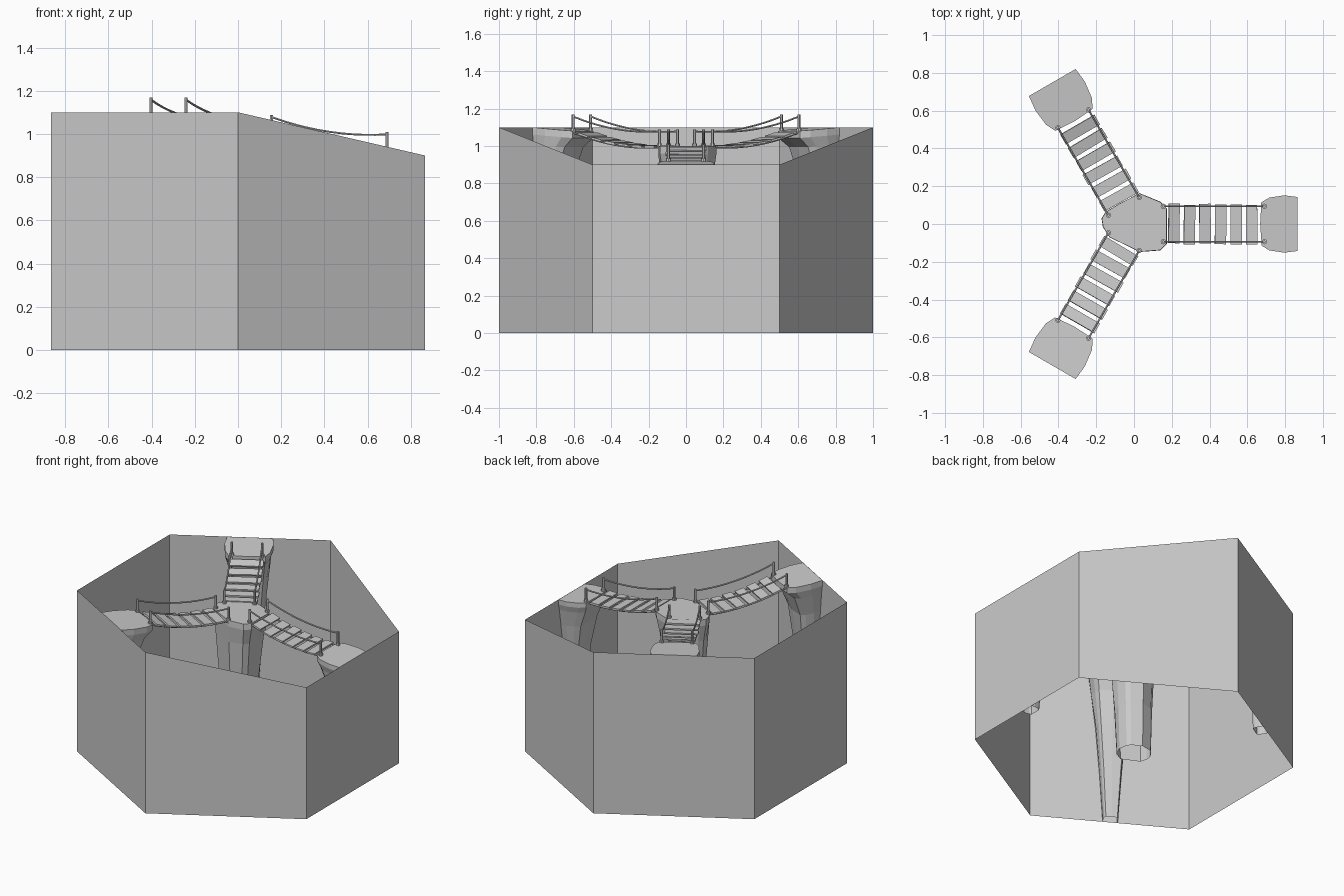
import bpy, bmesh, math, random
from mathutils import Vector, Matrix

if "Cube" in bpy.data.objects:
    bpy.data.objects.remove(bpy.data.objects["Cube"])

random.seed(4)


def finish(bm, name, angle=0.0):
    bmesh.ops.recalc_face_normals(bm, faces=bm.faces)
    me = bpy.data.meshes.new(name)
    bm.to_mesh(me)
    bm.free()
    ob = bpy.data.objects.new(name, me)
    ob.rotation_euler.z = math.radians(angle)
    bpy.context.collection.objects.link(ob)
    return ob


def loft(bm, rings, cap_start=False, cap_end=False):
    loops = [[bm.verts.new(p) for p in r] for r in rings]
    n = len(loops[0])
    for a, b in zip(loops, loops[1:]):
        for i in range(n):
            j = (i + 1) % n
            bm.faces.new((a[i], a[j], b[j], b[i]))
    if cap_start:
        bm.faces.new(loops[0][::-1])
    if cap_end:
        bm.faces.new(loops[-1])


def tube(bm, pts, r, n=6):
    pts = [Vector(p) for p in pts]
    rings = []
    for i, p in enumerate(pts):
        t = (pts[min(i + 1, len(pts) - 1)] - pts[max(i - 1, 0)]).normalized()
        side = Vector((0, 1, 0))
        up = t.cross(side).normalized()
        rings.append([p + r * (math.cos(a) * side + math.sin(a) * up)
                      for a in (2 * math.pi * k / n for k in range(n))])
    loft(bm, rings, True, True)


# Hexagonal outer wall, open at top and bottom, lower on the right
bm = bmesh.new()
hexa = [(math.cos(math.radians(30 + 60 * k)), math.sin(math.radians(30 + 60 * k))) for k in range(6)]
loft(bm, [[(x, y, 0) for x, y in hexa],
          [(x, y, 0.9 if x > 0.5 else 1.1) for x, y in hexa]])
finish(bm, "outer_wall")

# Central rock pillar: round foot blending into an irregular top
top = [(.175, -.02), (.175, .08), (.14, .118), (.03, .163), (-.07, .112), (-.15, .065),
       (-.172, .03), (-.165, -.015), (-.13, -.07), (.03, -.148), (.14, -.14), (.175, -.105)]
foot = []
for x, y in top:
    a = math.atan2(y, x)
    foot.append((0.108 * math.cos(a), 0.108 * math.sin(a)))
bm = bmesh.new()
rings = []
for z, f in ((0, 0), (.3, .15), (.6, .35), (.85, .7), (.96, 1.0), (1.0, .97)):
    ring = []
    for (fx, fy), (tx, ty) in zip(foot, top):
        s = 1 + (random.uniform(-.03, .03) if 0 < f < .96 else 0)
        ring.append(((fx + (tx - fx) * f) * s, (fy + (ty - fy) * f) * s, z))
    rings.append(ring)
loft(bm, rings, cap_end=True)
finish(bm, "centre_pillar")


# Rock ledge growing out of the wall, narrow at its foot
def ledge(name, angle, z_wall, z_edge, edge):
    bm = bmesh.new()
    wall = 0.865
    depth = wall - edge
    rings = []
    for f, d, w in ((0, .07, .045), (.3, .085, .065), (.6, .105, .09), (.8, .135, .115),
                    (.92, .18, .132), (.965, depth, .143), (1, depth, .143)):
        shape = [(0, -1), (.35, -1.06), (.75, -.98), (.96, -.8), (1, 0), (.97, .8),
                 (.75, .98), (.35, 1.06), (0, 1)]
        ring = []
        for u, v in shape:
            s = 1 + (random.uniform(-.04, .04) if 0 < f < .96 and u > 0 else 0)
            z = f * (z_wall + (z_edge - z_wall) * u)
            ring.append((wall - u * d * s, v * w * s, z))
        rings.append(ring)
    loft(bm, rings, cap_end=True)
    finish(bm, name, angle)


# Hanging bridge: planks, carrying ropes, posts, feet and hand ropes
def bridge(name, angle, start, z0, z1):
    length = 0.535

    def sag(t, lift, s=.028):
        return Vector((start + length * t, 0, z0 + (z1 - z0) * t - 4 * s * t * (1 - t) + lift))

    bm = bmesh.new()
    for k in range(6):
        t = 0.105 + k * 0.154
        p = sag(t, 0)
        d = sag(t + .01, 0) - sag(t - .01, 0)
        m = (Matrix.Translation(p + Vector((0, random.uniform(-.004, .004), 0)))
             @ Matrix.Rotation(-math.atan2(d.z, d.x), 4, 'Y')
             @ Matrix.Rotation(random.uniform(-.02, .02), 4, 'Z')
             @ Matrix.Diagonal((.06, .21, .011, 1)))
        bmesh.ops.create_cube(bm, size=1, matrix=m)
    finish(bm, name + "_planks", angle)

    bm = bmesh.new()
    for side in (-.094, .094):
        off = Vector((0, side, 0))
        tube(bm, [sag(k / 10, -.008) + off for k in range(11)], .005)
        tube(bm, [sag(k / 10, .078) + off for k in range(11)], .005)
    finish(bm, name + "_ropes", angle)

    bm = bmesh.new()
    for side in (-.094, .094):
        off = Vector((0, side, 0))
        for t in (0, 1):
            p = sag(t, 0) + off
            tube(bm, [p + Vector((0, 0, -.02)), p + Vector((0, 0, .088))], .008)
            tube(bm, [p + Vector((0, 0, -.005)), p + Vector((0, 0, .014))], .014, 8)
    finish(bm, name + "_posts", angle)


for label, ang, zw, ze, edge, st in (("right", 0, .9, .92, .668, .155),
                                     ("back", 120, 1.1, 1.08, .628, .108),
                                     ("front", 240, 1.1, 1.08, .628, .108)):
    ledge(label + "_ledge", ang, zw, ze, edge)
    bridge(label + "_bridge", ang, st, 1.0, ze)
